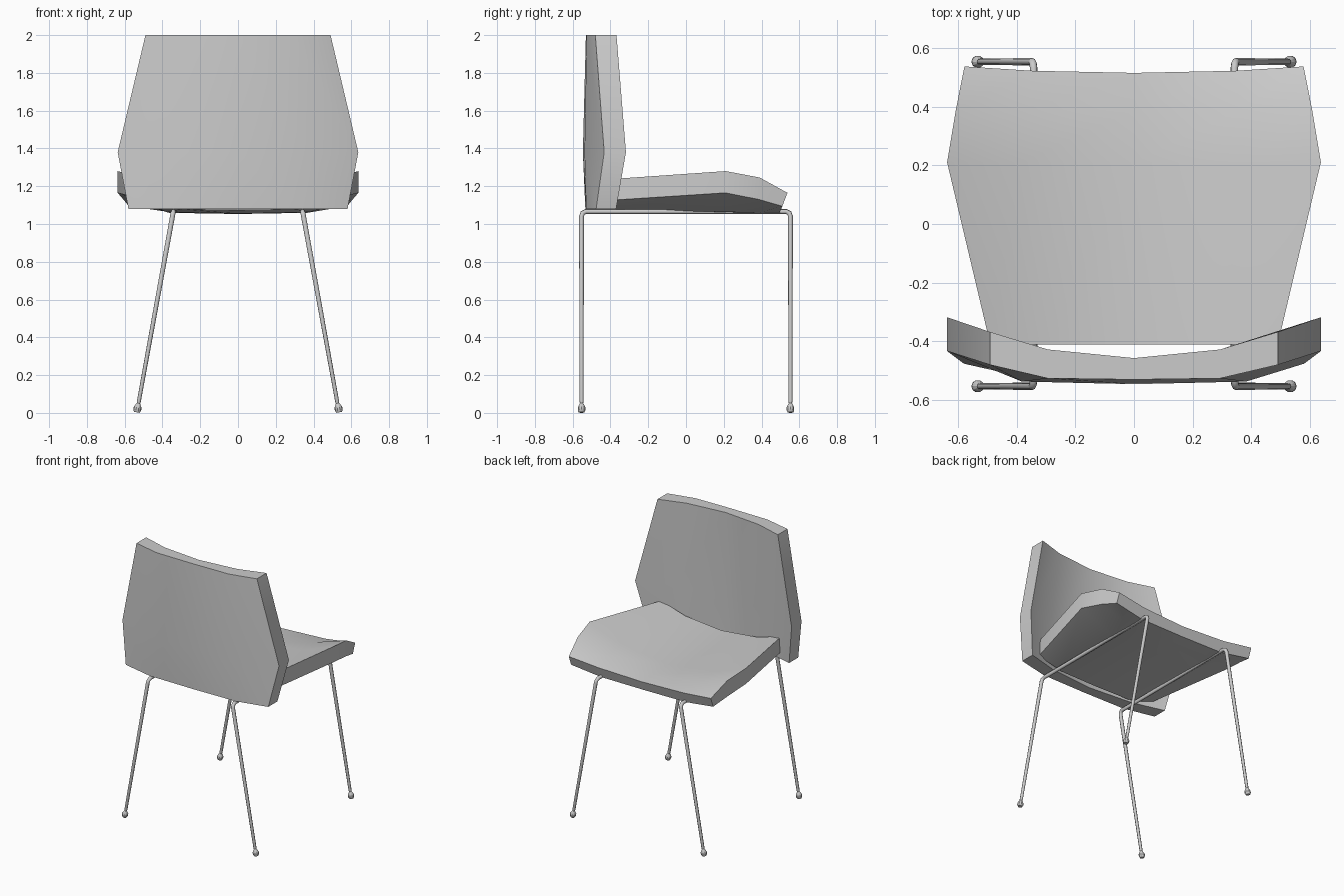
import bpy, bmesh, math
from mathutils import Vector, Matrix

if "Cube" in bpy.data.objects:
    bpy.data.objects.remove(bpy.data.objects["Cube"])


def finish(name, bm):
    bmesh.ops.recalc_face_normals(bm, faces=bm.faces)
    me = bpy.data.meshes.new(name)
    bm.to_mesh(me)
    bm.free()
    me.shade_smooth()
    me.set_sharp_from_angle(angle=math.radians(30))
    ob = bpy.data.objects.new(name, me)
    bpy.context.collection.objects.link(ob)
    return ob


def panel(name, rows):
    """Curved slab. Row: half width, outer centre, outer edge, inner centre, inner edge (y, z)."""
    cols = (-1, -0.6, 0, 0.6, 1)
    bm = bmesh.new()
    layers = []
    for a, b, bend in ((1, 2, 0.08), (3, 4, 0.33)):
        grid = []
        for r in rows:
            line = []
            for c in cols:
                t = bend if abs(c) == 0.6 else abs(c)
                p = Vector(r[a]).lerp(Vector(r[b]), t)
                line.append(bm.verts.new((c * r[0], p.x, p.y)))
            grid.append(line)
        for i in range(len(rows) - 1):
            for j in range(4):
                bm.faces.new((grid[i][j], grid[i][j + 1], grid[i + 1][j + 1], grid[i + 1][j]))
        layers.append(grid)
    # rim joining outer and inner skins
    rims = [g[0] + [r[-1] for r in g[1:]] + g[-1][-2::-1] + [r[0] for r in g[-2:0:-1]] for g in layers]
    n = len(rims[0])
    for i in range(n):
        k = (i + 1) % n
        bm.faces.new((rims[0][i], rims[0][k], rims[1][k], rims[1][i]))
    return finish(name, bm)


# Backrest, top to bottom
panel("backrest", [
    (0.49, (-0.53, 2.0), (-0.48, 2.0), (-0.457, 2.0), (-0.368, 2.0)),
    (0.637, (-0.546, 1.38), (-0.433, 1.38), (-0.47, 1.38), (-0.318, 1.38)),
    (0.58, (-0.533, 1.08), (-0.476, 1.08), (-0.46, 1.08), (-0.37, 1.08)),
])

# Seat, back to front lip
panel("seat", [
    (0.49, (-0.41, 1.073), (-0.41, 1.125), (-0.41, 1.15), (-0.41, 1.237)),
    (0.637, (0.21, 1.055), (0.21, 1.165), (0.21, 1.137), (0.21, 1.28)),
    (0.607, (0.385, 1.053), (0.385, 1.13), (0.39, 1.13), (0.39, 1.246)),
    (0.578, (0.495, 1.058), (0.51, 1.094), (0.515, 1.125), (0.537, 1.165)),
])

# Two bent-tube leg frames with tilted feet
for side, label in ((-1, "left"), (1, "right")):
    half = [(0.528, 0.553, 0.045, 0.6), (0.525, 0.553, 0.06, 0.8), (0.347, 0.553, 1.04, 1),
            (0.344, 0.547, 1.058, 1), (0.342, 0.53, 1.066, 1)]
    path = half + [(x, -y, z, r) for x, y, z, r in reversed(half)]
    cu = bpy.data.curves.new(label + "_leg_frame", 'CURVE')
    cu.dimensions = '3D'
    cu.bevel_depth = 0.013
    cu.bevel_resolution = 2
    cu.use_fill_caps = True
    sp = cu.splines.new('POLY')
    sp.points.add(len(path) - 1)
    for pt, (x, y, z, r) in zip(sp.points, path):
        pt.co = (side * x, y, z, 1)
        pt.radius = r
    sp.use_smooth = True
    bpy.context.collection.objects.link(bpy.data.objects.new(label + "_leg_frame", cu))

    for y, end in ((-0.553, "front"), (0.553, "back")):
        bm = bmesh.new()
        rings = []
        for r, z in ((0.015, 0.0), (0.021, 0.012), (0.021, 0.026), (0.014, 0.04), (0.008, 0.05)):
            rings.append([bm.verts.new((r * math.cos(i * math.pi / 5), r * math.sin(i * math.pi / 5), z))
                          for i in range(10)])
        for lo, hi in zip(rings, rings[1:]):
            for i in range(10):
                k = (i + 1) % 10
                bm.faces.new((lo[i], lo[k], hi[k], hi[i]))
        bm.faces.new(rings[0])
        bm.faces.new(rings[-1])
        tilt = Matrix.Translation((side * 0.536, y, 0.003)) @ Matrix.Rotation(-side * 0.18, 4, 'Y')
        bmesh.ops.transform(bm, matrix=tilt, verts=bm.verts)
        finish(label + "_" + end + "_foot", bm)
